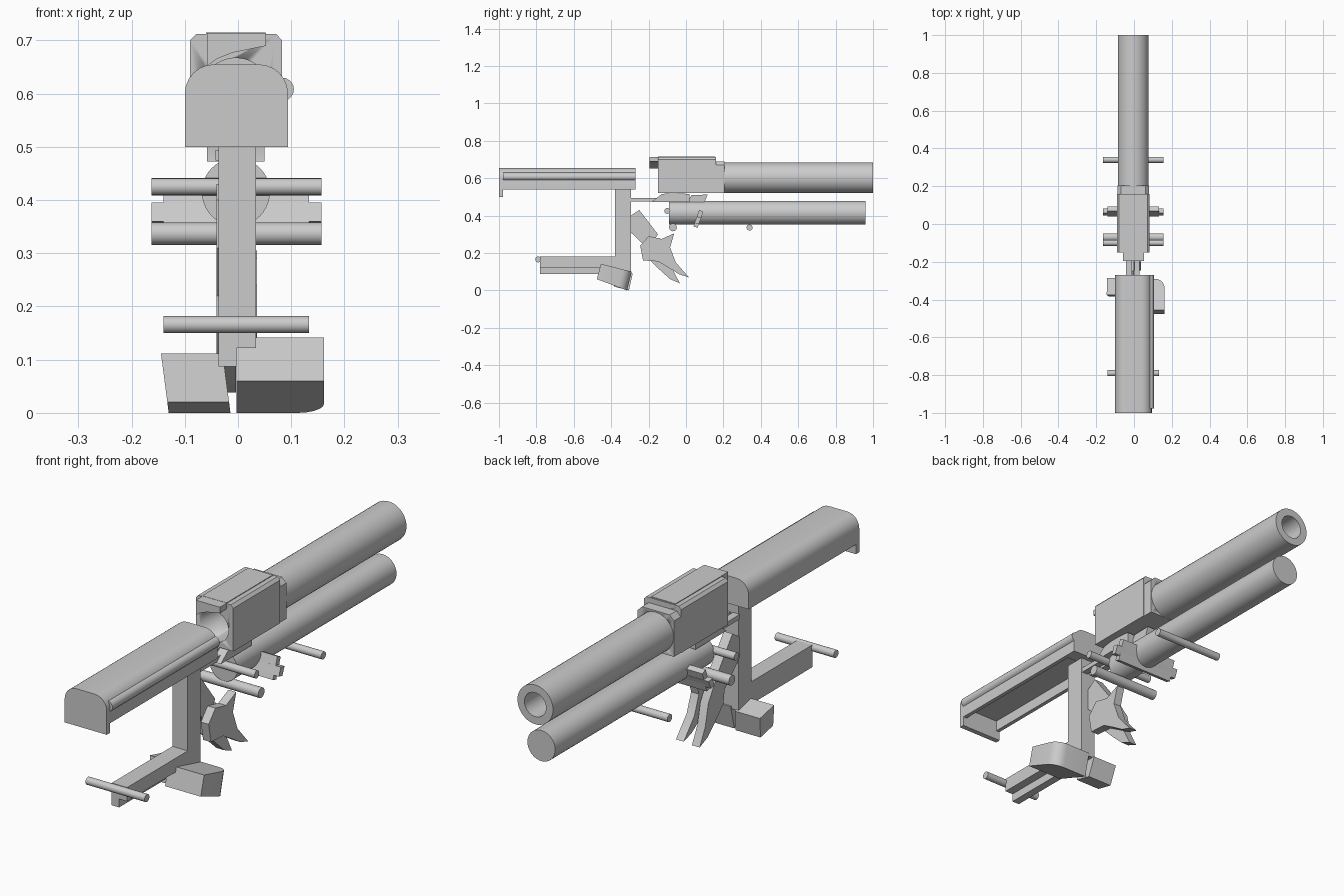
import bpy, bmesh, math
from mathutils import Vector

if "Cube" in bpy.data.objects:
    bpy.data.objects.remove(bpy.data.objects["Cube"], do_unlink=True)

steel = bpy.data.materials.new("plain grey")
steel.use_nodes = True
GREY = (0.6, 0.6, 0.6, 1)
steel.diffuse_color = GREY
steel.node_tree.nodes["Principled BSDF"].inputs["Base Color"].default_value = GREY
CX = -0.004  # centre line of the main parts


def finish(name, bm):
    bmesh.ops.recalc_face_normals(bm, faces=bm.faces)
    mesh = bpy.data.meshes.new(name)
    bm.to_mesh(mesh)
    bm.free()
    ob = bpy.data.objects.new(name, mesh)
    mesh.materials.append(steel)
    bpy.context.collection.objects.link(ob)
    bpy.ops.object.select_all(action='DESELECT')
    ob.select_set(True)
    bpy.context.view_layer.objects.active = ob
    bpy.ops.object.shade_smooth_by_angle(angle=math.radians(32))
    return ob


def prism(name, pts, axis, a, b, round_edge=None, radius=0.05):
    """Extrude a (y,z) outline along x, or an (x,z) outline along y."""
    def place(p, t):
        return Vector((t, p[0], p[1])) if axis == 'x' else Vector((p[0], t, p[1]))
    bm = bmesh.new()
    lo = [bm.verts.new(place(p, a)) for p in pts]
    hi = [bm.verts.new(place(p, b)) for p in pts]
    bm.faces.new(lo)
    bm.faces.new(hi)
    for i in range(len(pts)):
        j = (i + 1) % len(pts)
        bm.faces.new((lo[i], lo[j], hi[j], hi[i]))
    if round_edge:
        edges = [e for e in bm.edges if all(round_edge(v.co) for v in e.verts)]
        bmesh.ops.bevel(bm, geom=edges, offset=radius, segments=5,
                        profile=0.5, affect='EDGES')
    return finish(name, bm)


def box(name, x, y, z):
    return prism(name, [(x[0], z[0]), (x[1], z[0]), (x[1], z[1]), (x[0], z[1])], 'y', *y)


def lathe(name, profile, centre, axis='y', sides=40):
    """Spin a (distance along axis, radius) outline about the axis."""
    bm = bmesh.new()
    rings = []
    for t, r in profile:
        ring = []
        for k in range(sides):
            u = 2 * math.pi * k / sides
            c, s = r * math.cos(u), r * math.sin(u)
            co = (c, t, s) if axis == 'y' else (t, c, s)
            ring.append(bm.verts.new(Vector(co) + Vector(centre)))
        rings.append(ring)
    for p, q in zip(rings, rings[1:]):
        for k in range(sides):
            n = (k + 1) % sides
            bm.faces.new((p[k], p[n], q[n], q[k]))
    bm.faces.new(rings[0])
    bm.faces.new(rings[-1])
    return finish(name, bm)


def pin(name, y, z, r, x0=-0.163, x1=0.157):
    return lathe(name, [(x0, r), (x1, r)], (0, y, z), 'x', 20)


def drill(ob, y0, y1, r, centre):
    cutter = lathe("bore_cutter", [(y0, r), (y1, r)], centre)
    cutter.hide_render = True
    mod = ob.modifiers.new("bore", 'BOOLEAN')
    mod.operation, mod.solver, mod.object = 'DIFFERENCE', 'EXACT', cutter
    bpy.context.view_layer.objects.active = ob
    bpy.ops.object.modifier_apply(modifier=mod.name)
    bpy.data.objects.remove(cutter, do_unlink=True)


# Front cover: rounded channel with a front wall and a rear block
def shell(bottom):
    r, left, right, top = 0.055, -0.1, 0.094, 0.655
    arc = [math.radians(a) for a in range(0, 91, 15)]
    pts = [(right, bottom)]
    pts += [(right - r + r * math.cos(a), top - r + r * math.sin(a)) for a in arc]
    pts += [(left + r - r * math.cos(a), top - r + r * math.sin(a)) for a in reversed(arc)]
    return pts + [(left, bottom)]


inner = [(-0.083, 0.54), (-0.083, 0.585), (0.077, 0.585), (0.077, 0.54)]
prism("cover_front_wall", shell(0.5), 'y', -1, -0.978)
prism("cover_channel", shell(0.54) + inner, 'y', -0.978, -0.33)
prism("cover_rear_block", shell(0.54), 'y', -0.33, -0.27)
lathe("cover_side_rod", [(-0.978, 0.022), (-0.27, 0.022)], (0.083, 0, 0.608), sides=20)

# Frame: upright post and lower arm with an L-shaped section
box("frame_post", (-0.037, 0.034), (-0.38, -0.295), (0.09, 0.54))
prism("frame_lower_arm", [(-0.037, 0.087), (-0.003, 0.087), (-0.003, 0.122),
      (0.034, 0.122), (0.034, 0.18), (-0.037, 0.18)], 'y', -0.78, -0.34)
pin("lower_arm_pin", -0.79, 0.166, 0.016, -0.14, 0.133)

# Tilted feet at the base of the post
prism("left_foot", [(-0.455, 0.142), (-0.29, 0.1), (-0.315, 0), (-0.477, 0.06)], 'x',
      -0.003, 0.162, lambda c: c.x > 0.16 and c.y > -0.32)
foot = prism("right_foot", [(-0.375, 0.112), (-0.285, 0.09), (-0.305, 0), (-0.385, 0.02)],
             'x', -0.138, -0.022)
for v in foot.data.vertices:
    v.co.x += (0.06 - v.co.z) * 0.13

# Link and two curved claws
prism("claw_link", [(-0.295, 0.4), (-0.25, 0.43), (-0.15, 0.3), (-0.2, 0.22), (-0.295, 0.31)],
      'x', -0.04, 0.0)
prism("left_claw", [(-0.245, 0.24), (-0.2, 0.29), (-0.13, 0.275), (-0.063, 0.305),
      (-0.085, 0.23), (-0.055, 0.15), (0.015, 0.07), (-0.035, 0.085), (-0.09, 0.12),
      (-0.15, 0.155), (-0.23, 0.16)], 'x', 0.0, 0.036)
prism("right_claw", [(-0.2, 0.24), (-0.14, 0.28), (-0.09, 0.2), (-0.07, 0.11),
      (-0.033, 0.038), (-0.085, 0.06), (-0.14, 0.11), (-0.19, 0.16)], 'x', -0.04, -0.004)

# Receiver: chamfered block with collar, roof and overhanging hook
bore = (CX, 0, 0.602)
receiver = prism("receiver", [(-0.09, 0.52), (0.083, 0.52), (0.083, 0.7), (0.072, 0.712),
                 (-0.079, 0.712), (-0.09, 0.7)], 'y', -0.15, 0.16)
drill(receiver, -0.2, 0.2, 0.065, bore)
collar = prism("receiver_collar", [(-0.088, 0.52), (0.08, 0.52), (0.08, 0.67), (0.06, 0.69),
               (-0.068, 0.69), (-0.088, 0.67)], 'y', 0.16, 0.205)
drill(collar, 0.1, 0.3, 0.065, bore)
prism("receiver_hook", [(-0.058, 0.652), (-0.04, 0.665), (-0.01, 0.677), (0.053, 0.69),
      (0.053, 0.714), (-0.058, 0.714)], 'y', -0.195, -0.15)
box("receiver_roof_plate", (-0.06, 0.052), (-0.15, 0.155), (0.709, 0.715))

# Barrel (hollow, open at both ends) and closed tube below it
lathe("barrel", [(0.2, 0.055), (0.2, 0.082), (1, 0.082), (1, 0.05), (0.78, 0.05),
                 (0.78, 0.0495), (0.21, 0.0495)], bore)
lathe("lower_tube", [(-0.09, 0.064), (0.96, 0.064)], (CX, 0, 0.415))

# Forked carrier below the receiver
for side, x0, x1 in (("right", -0.058, -0.018), ("left", 0.01, 0.05)):
    prism(side + "_carrier_wall", [(-0.185, 0.472), (0.02, 0.472), (0.02, 0.515),
          (-0.07, 0.522), (-0.13, 0.515)], 'x', x0, x1)
for side, x0, x1 in (("right", -0.042, -0.01), ("left", 0.002, 0.03)):
    box(side + "_carrier_prong", (x0, x1), (-0.295, 0.0), (0.474, 0.494))

# Stepped bracket across the lower tube
tilt = [(0.04, 0.342), (0.062, 0.335), (0.092, 0.42), (0.07, 0.43)]
prism("bracket_crossbar", tilt, 'x', -0.14, 0.133)
prism("bracket_tabs", [(0.045, 0.36), (0.068, 0.355), (0.083, 0.39), (0.058, 0.395)],
      'x', -0.163, 0.157)
prism("bracket_arm", [(-0.01, 0.445), (0.03, 0.51), (0.115, 0.512), (0.085, 0.435),
      (0.05, 0.42)], 'x', -0.03, 0.022)

# Cross pins
pin("upper_cross_pin", -0.1, 0.425, 0.016)
pin("lower_cross_pin", -0.07, 0.337, 0.021)
pin("forward_cross_pin", 0.34, 0.336, 0.016)
